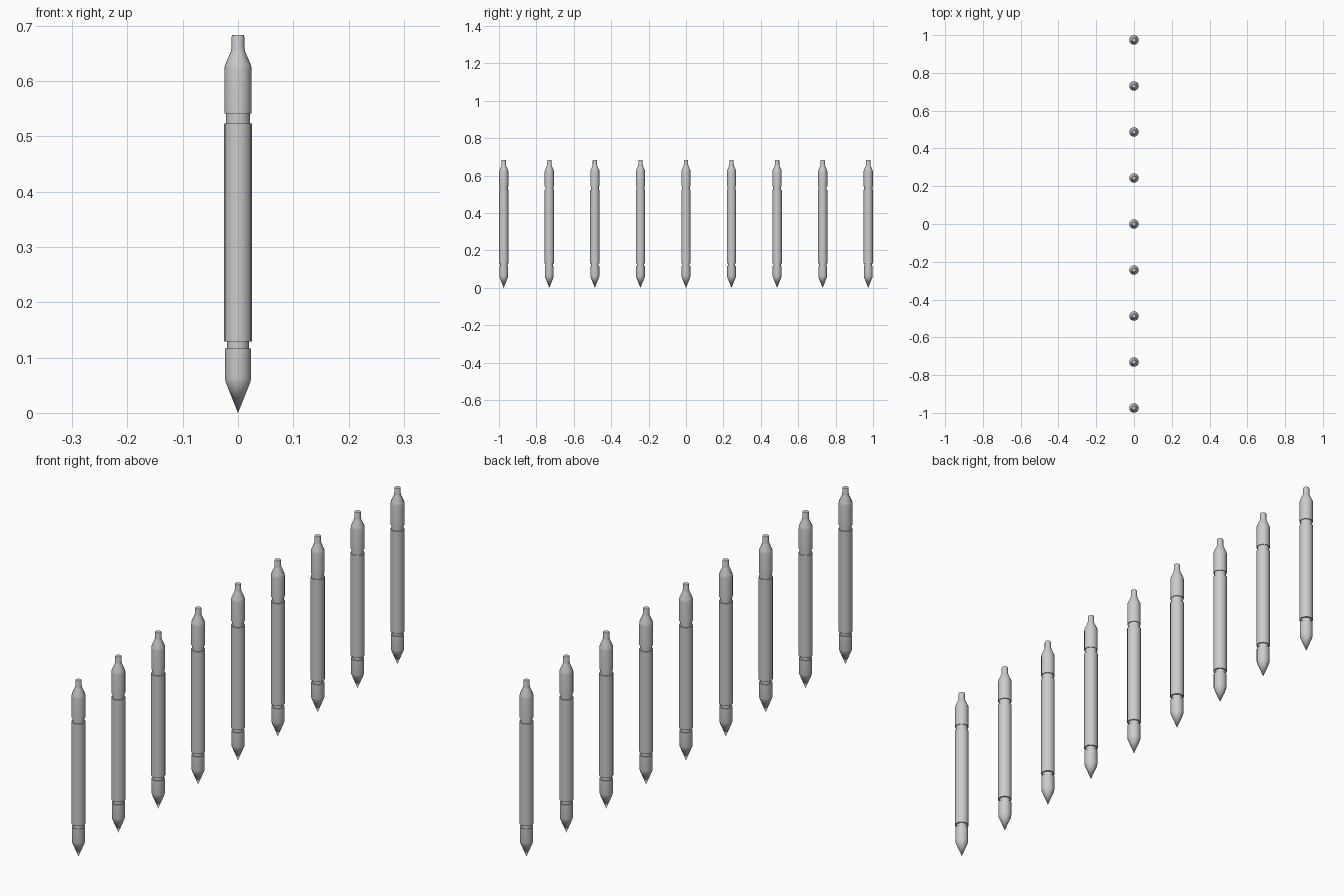
import bpy
import math

cube = bpy.data.objects.get("Cube")
if cube:
    bpy.data.objects.remove(cube, do_unlink=True)

SIDES = 16
COUNT = 9
SPACING = 0.2436

grey = bpy.data.materials.new("plain grey")
grey.use_nodes = True
GREY = (0.6, 0.6, 0.6, 1)
grey.diffuse_color = GREY
grey.node_tree.nodes["Principled BSDF"].inputs["Base Color"].default_value = GREY


def turned_mesh(name, profile):
    """Closed solid turned about z from (radius, height) points, bottom to top."""
    verts, rings, faces = [], [], []
    for r, z in profile:
        start = len(verts)
        if r == 0:
            verts.append((0, 0, z))
            rings.append([start] * SIDES)
        else:
            for i in range(SIDES):
                a = math.tau * i / SIDES
                verts.append((r * math.cos(a), r * math.sin(a), z))
            rings.append(list(range(start, start + SIDES)))
    for low, high in zip(rings, rings[1:]):
        for i in range(SIDES):
            j = (i + 1) % SIDES
            quad = [low[i], low[j], high[j], high[i]]
            faces.append(list(dict.fromkeys(quad)))
    if profile[0][0]:
        faces.append(rings[0][::-1])
    if profile[-1][0]:
        faces.append(rings[-1])
    mesh = bpy.data.meshes.new(name)
    mesh.from_pydata(verts, [], faces)
    mesh.materials.append(grey)
    mesh.shade_smooth()
    mesh.set_sharp_from_angle(angle=math.radians(30))
    return mesh


# Each post: pointed foot, two recessed necks, long shaft and bottle-shaped cap
parts = {
    "pointed_foot": [(0, 0), (0.0225, 0.056), (0.0235, 0.062), (0.0235, 0.1165)],
    "lower_neck": [(0.0195, 0.115), (0.0195, 0.131)],
    "shaft": [(0.025, 0.129), (0.025, 0.5235)],
    "upper_neck": [(0.0215, 0.522), (0.0215, 0.543)],
    "cap": [(0.0245, 0.541), (0.0245, 0.622), (0.0235, 0.629),
            (0.013, 0.653), (0.0115, 0.66), (0.0115, 0.68), (0.0105, 0.683)],
}
meshes = {name: turned_mesh(name, profile) for name, profile in parts.items()}

# Row of identical posts from front to back
for n in range(COUNT):
    y = (n - (COUNT - 1) / 2) * SPACING
    for name, mesh in meshes.items():
        part = bpy.data.objects.new(f"{name}_{n + 1}", mesh)
        part.location.y = y
        bpy.context.collection.objects.link(part)
